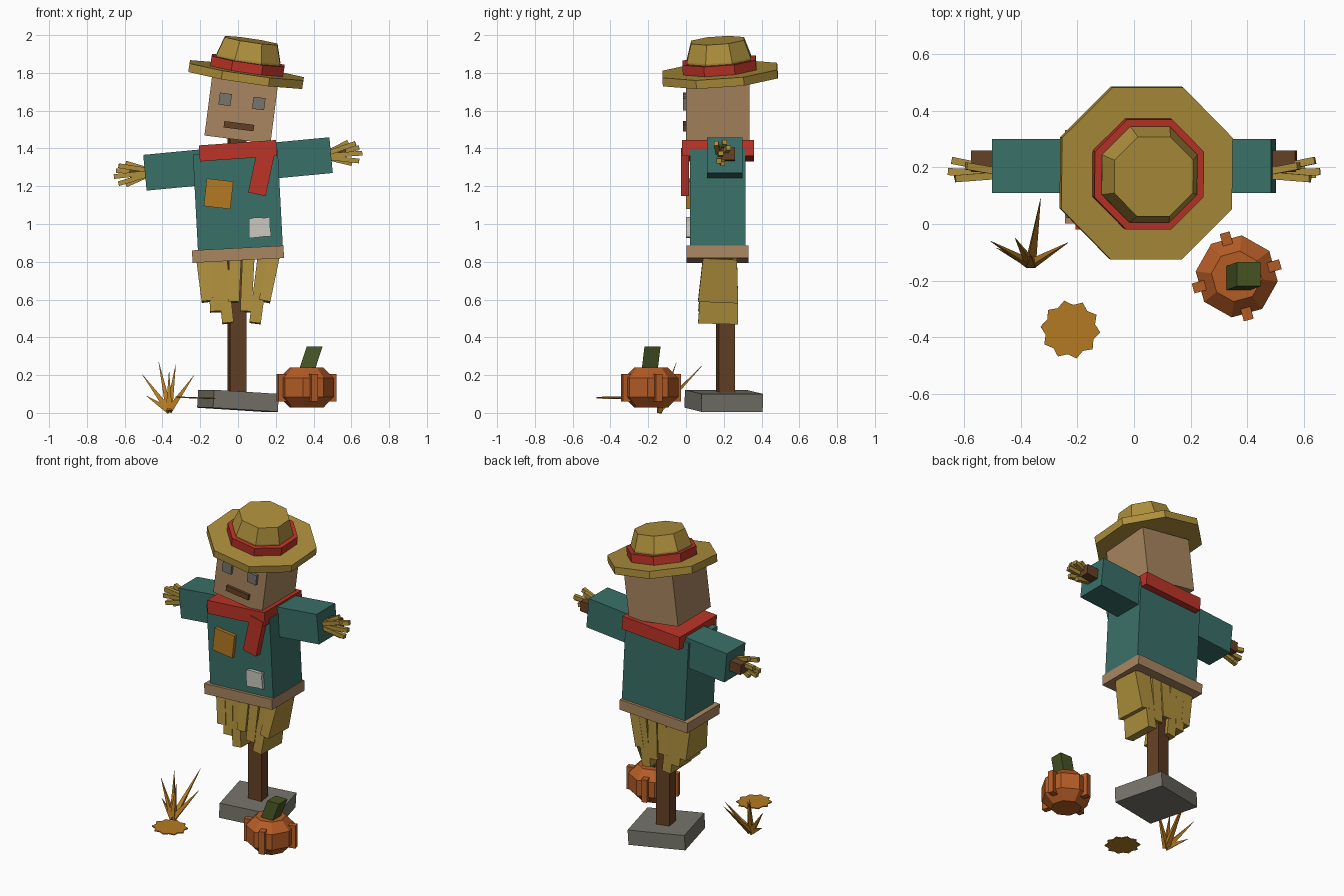
import bpy, bmesh, random
from math import radians, sin, cos, pi
from mathutils import Matrix, Vector, Euler

cube = bpy.data.objects.get("Cube")
if cube:
    bpy.data.objects.remove(cube, do_unlink=True)
random.seed(4)


def material(name, hexcode):
    channels = [int(hexcode[i:i + 2], 16) / 255 for i in (0, 2, 4)]
    colour = [c / 12.92 if c < 0.04 else ((c + 0.055) / 1.055) ** 2.4 for c in channels] + [1]
    m = bpy.data.materials.new(name)
    m.use_nodes = True
    m.diffuse_color = colour
    m.node_tree.nodes["Principled BSDF"].inputs["Base Color"].default_value = colour
    return m


TEAL = material("teal cloth", "3a7068")
STRAW = material("straw", "ae8f3c")
SACK = material("sackcloth", "a98660")
RED = material("red cloth", "bc3427")
WOOD = material("dark wood", "644024")
STONE = material("grey stone", "77756b")
ORANGE = material("pumpkin orange", "b45c26")
GOLD = material("dry gold", "b47a22")
GREEN = material("stem green", "465424")
CREAM = material("pale cloth", "ccc8c0")


def finish(name, bm, mat, matrix):
    bmesh.ops.recalc_face_normals(bm, faces=bm.faces)
    mesh = bpy.data.meshes.new(name)
    bm.to_mesh(mesh)
    bm.free()
    mesh.materials.append(mat)
    ob = bpy.data.objects.new(name, mesh)
    ob.matrix_world = matrix
    bpy.context.collection.objects.link(ob)
    return ob


def place(loc, rot=(0, 0, 0)):
    return Matrix.Translation(loc) @ Euler([radians(a) for a in rot]).to_matrix().to_4x4()


def box(name, mat, loc, size, rot=(0, 0, 0)):
    bm = bmesh.new()
    bmesh.ops.create_cube(bm, size=1)
    bmesh.ops.scale(bm, vec=size, verts=bm.verts)
    return finish(name, bm, mat, place(loc, rot))


def beam(name, mat, start, end, width, depth, taper=(1, 1)):
    """Bar between two points; taper scales the far end."""
    start, end = Vector(start), Vector(end)
    z = (end - start).normalized()
    x = Vector((0, 1, 0)).cross(z).normalized()
    axes = Matrix((x, z.cross(x), z)).transposed().to_4x4()
    bm = bmesh.new()
    bmesh.ops.create_cube(bm, size=1)
    for v in bm.verts:
        tx, ty = taper if v.co.z > 0 else (1, 1)
        v.co = (v.co.x * width * tx, v.co.y * depth * ty, v.co.z * (end - start).length)
    return finish(name, bm, mat, Matrix.Translation((start + end) / 2) @ axes)


def lathe(name, mat, profile, matrix, turn=22.5, sides=8):
    """Closed faceted solid from (radius, height) rings."""
    bm = bmesh.new()
    rings = [[bm.verts.new((r * cos(radians(turn) + 2 * pi * i / sides),
                            r * sin(radians(turn) + 2 * pi * i / sides), z))
              for i in range(sides)] for r, z in profile]
    for a, b in zip(rings, rings[1:]):
        for i in range(sides):
            j = (i + 1) % sides
            bm.faces.new((a[i], a[j], b[j], b[i]))
    bm.faces.new(rings[0])
    bm.faces.new(rings[-1])
    return finish(name, bm, mat, matrix)


def plate(name, mat, outline, thickness, matrix):
    bm = bmesh.new()
    face = bm.faces.new([bm.verts.new((x, y, 0)) for x, y in outline])
    new = bmesh.ops.extrude_face_region(bm, geom=[face])["geom"]
    bmesh.ops.translate(bm, vec=(0, 0, thickness),
                        verts=[g for g in new if isinstance(g, bmesh.types.BMVert)])
    return finish(name, bm, mat, matrix)


# Stone base, post and crossbar
box("stone_base", STONE, (0, 0.2, 0.064), (0.355, 0.335, 0.095), (0, 3.5, 14.6))
box("post", WOOD, (-0.005, 0.21, 0.8), (0.088, 0.088, 1.4), (0, 0, 9))
TILT = -5.4
box("crossbar", WOOD, (0, 0.222, 1.318), (1.15, 0.075, 0.065), (0, TILT, 0))

# Shirt, hem and sleeves
box("shirt", TEAL, (0, 0.168, 1.11), (0.45, 0.295, 0.54), (0, -3, 0))
box("shirt_hem", SACK, (0, 0.167, 0.84), (0.485, 0.33, 0.066), (0, -3, 0))
arm = place((0, 0.205, 1.318), (0, TILT, 0))
for side, label in ((1, "left"), (-1, "right")):
    sleeve = box(label + "_sleeve", TEAL, (0, 0, 0), (0.3, 0.19, 0.19))
    sleeve.matrix_world = arm @ Matrix.Translation((side * 0.345, 0, 0))
    # Straw fingers fanning out of the cuff
    for i, (reach, y, z) in enumerate([(0.66, -0.02, -0.005), (0.63, -0.045, 0.05), (0.64, -0.03, -0.045),
                                       (0.59, 0.0, 0.06), (0.6, -0.01, -0.055), (0.645, 0.02, 0.025)]):
        beam(f"{label}_straw_finger_{i + 1}", STRAW, arm @ Vector((side * 0.48, -0.02 + y * 0.3, z * 0.25)),
             arm @ Vector((side * reach, y, z)), 0.025, 0.025)

# Straw bundle hanging below the hem: top x, bottom x, bottom z
for i, (xt, xb, zb) in enumerate([(-0.19, -0.162, 0.59), (-0.13, -0.117, 0.535), (-0.09, -0.053, 0.475),
                                  (-0.015, -0.024, 0.585), (0.055, 0.042, 0.535),
                                  (0.135, 0.09, 0.475), (0.187, 0.14, 0.59)]):
    beam(f"straw_bundle_{i + 1}", STRAW, (xt, 0.18, 0.82), (xb, 0.17, zb), 0.064, 0.18, (0.95, 1.18))

# Scarf
box("scarf_collar", RED, (0, 0.17, 1.388), (0.41, 0.38, 0.085), (0, -4, 0))
box("scarf_tail", RED, (0.125, -0.005, 1.275), (0.095, 0.042, 0.24), (0, 12, 0))

# Patches with ragged edges
def ragged(w, h, steps, wobble):
    corners = [(-w, -h), (w, -h), (w, h), (-w, h)]
    points = []
    for (ax, ay), (bx, by) in zip(corners, corners[1:] + corners[:1]):
        for k in range(steps):
            t = k / steps
            points.append((ax + (bx - ax) * t + random.uniform(-wobble, wobble),
                           ay + (by - ay) * t + random.uniform(-wobble, wobble)))
    return points


box("chest_patch", GOLD, (-0.103, 0.014, 1.16), (0.142, 0.03, 0.147), (0, 6.5, 0))
plate("belly_patch", CREAM, ragged(0.057, 0.051, 4, 0.003), 0.03,
      place((0.115, 0.03, 0.982), (0, -3, 0)) @ place((0, 0, 0), (90, 0, 0)))

# Head and face
box("head", SACK, (0.018, 0.168, 1.61), (0.352, 0.335, 0.33), (0, 7.3, 0))
for x, z, label in ((-0.068, 1.66, "right_eye"), (0.11, 1.638, "left_eye")):
    box(label, STONE, (x, 0, z), (0.064, 0.034, 0.064), (0, 7.3, 0))
box("mouth", WOOD, (0.005, 0, 1.518), (0.16, 0.034, 0.034), (0, 7.3, 0))

# Hat
hat = place((0.043, 0.18, 1.792), (4, 8.5, 0))
lathe("hat_brim", STRAW, [(0.33, -0.024), (0.33, 0.022)], hat)
lathe("hat_band", RED, [(0.211, 0.02), (0.211, 0.075)], hat)
lathe("hat_crown", STRAW, [(0.184, 0.02), (0.184, 0.085), (0.152, 0.182)], hat)

# Pumpkin with raised ribs and a leaning stem
px, py = 0.363, -0.185
lathe("pumpkin", ORANGE, [(0.09, 0.028), (0.146, 0.085), (0.146, 0.185), (0.09, 0.24)],
      place((px, py, 0)), -7)
for k in range(4):
    a = 15.5 + 90 * k
    box(f"pumpkin_rib_{k + 1}", ORANGE, (px + 0.135 * cos(radians(a)), py + 0.135 * sin(radians(a)), 0.133),
        (0.05, 0.036, 0.145), (0, 0, a))
stem = box("pumpkin_stem", GREEN, (px + 0.022, py, 0.288), (0.084, 0.085, 0.126))
for v in stem.data.vertices:
    v.co.x += v.co.z * 0.33
    v.co.y += v.co.z * 0.12

# Dry grass tuft
for i, tip in enumerate([(-0.508, -0.06, 0.205), (-0.42, -0.05, 0.27), (-0.33, 0.09, 0.255),
                         (-0.232, -0.065, 0.2), (-0.485, -0.085, 0.09), (-0.365, -0.11, 0.22)]):
    beam(f"grass_blade_{i + 1}", GOLD, (-0.365, -0.142, 0.012), tip, 0.034, 0.026, (0.04, 0.04))

# Fallen leaf with a toothed edge
leaf = []
for k in range(20):
    r = 0.112 if k % 2 else 0.094
    leaf.append((r * cos(2 * pi * k / 20) * 0.95, r * sin(2 * pi * k / 20) * 0.93))
plate("fallen_leaf", GOLD, leaf, 0.006, place((-0.225, -0.373, 0.077), (0, 2, 12)))
